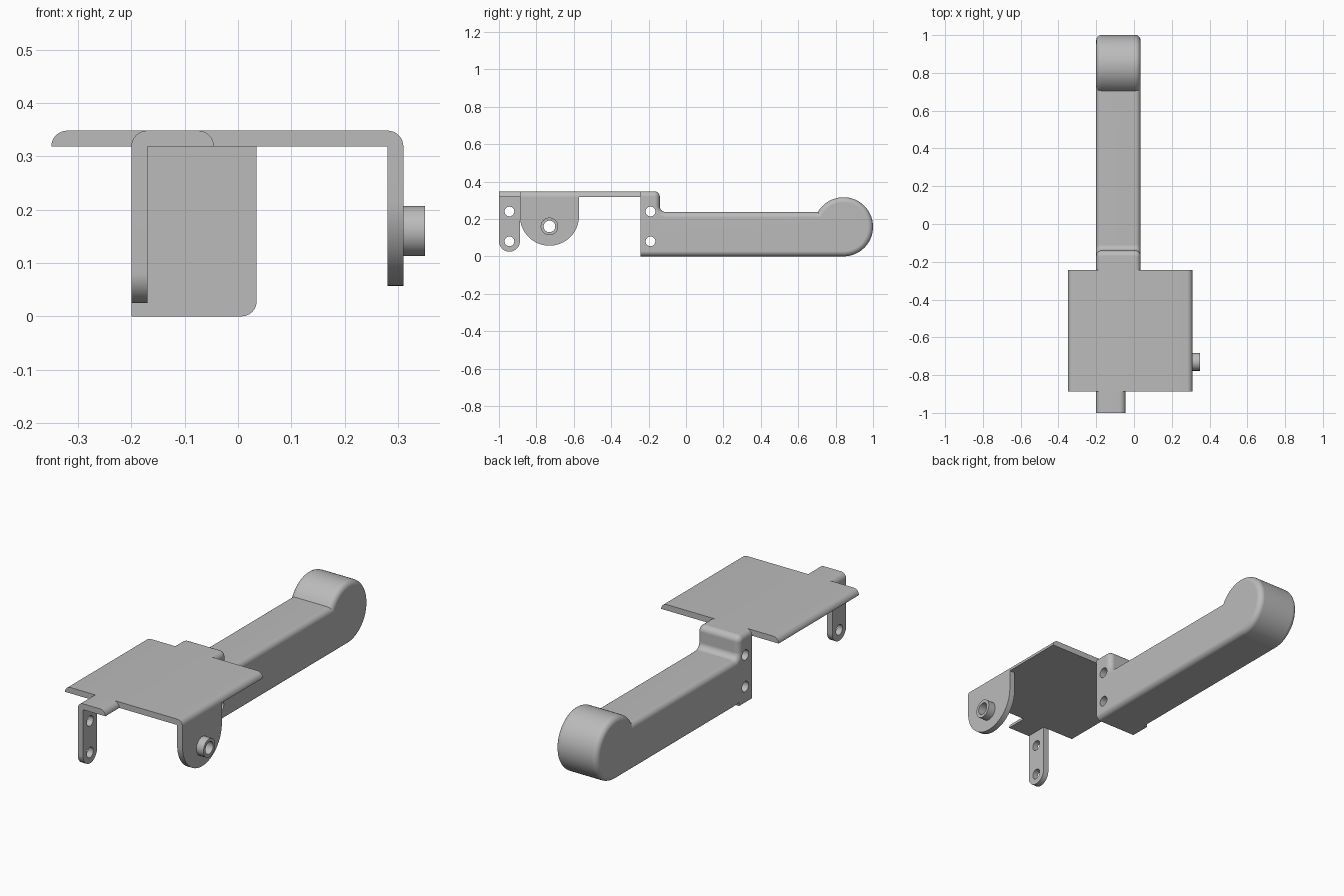
import bpy, bmesh, math
from mathutils import Vector, Matrix

cube = bpy.data.objects.get("Cube")
if cube:
    bpy.data.objects.remove(cube, do_unlink=True)

GREY = (0.5, 0.5, 0.5, 1)
mat = bpy.data.materials.new("plain grey")
mat.use_nodes = True
mat.diffuse_color = GREY
mat.node_tree.nodes["Principled BSDF"].inputs["Base Color"].default_value = GREY

T = 0.03               # sheet thickness and bend radius
TOP = 0.348
UNDER = TOP - T
FRONT, NECK, BACK = -1.0, -0.888, -0.243
LEFT_X, ARM_X = -0.2, 0.035
HOLE_Z = (0.24, 0.08)


def arc(cu, cv, r, a0, a1, n=8):
    """Points on an arc, angles in degrees."""
    angles = [math.radians(a0 + (a1 - a0) * i / n) for i in range(n + 1)]
    return [(cu + r * math.cos(a), cv + r * math.sin(a)) for a in angles]


def extrude(name, profile, axis, lo, hi, round_edge=None, radius=0.028):
    """Extrude a profile along x (profile in y,z) or y (profile in x,z)."""
    place = (lambda u, v, w: (w, u, v)) if axis == "x" else (lambda u, v, w: (u, w, v))
    bm = bmesh.new()
    face = bm.faces.new([bm.verts.new(place(u, v, lo)) for u, v in profile])
    ret = bmesh.ops.extrude_face_region(bm, geom=[face], use_keep_orig=True)
    shift = Vector(place(0, 0, hi - lo))
    for v in ret["geom"]:
        if isinstance(v, bmesh.types.BMVert):
            v.co += shift
    bmesh.ops.recalc_face_normals(bm, faces=bm.faces)
    if round_edge:
        edges = [e for e in bm.edges if round_edge(e)]
        bmesh.ops.bevel(bm, geom=edges, offset=radius, segments=6, profile=0.5,
                        affect="EDGES", clamp_overlap=False)
    return finish(name, bm)


def finish(name, bm):
    mesh = bpy.data.meshes.new(name)
    bm.to_mesh(mesh)
    bm.free()
    obj = bpy.data.objects.new(name, mesh)
    bpy.context.collection.objects.link(obj)
    mesh.materials.append(mat)
    return obj


def activate(obj):
    bpy.ops.object.select_all(action="DESELECT")
    obj.select_set(True)
    bpy.context.view_layer.objects.active = obj


def rod(name, x0, x1, y, z, r):
    """Cylinder lying along x."""
    bm = bmesh.new()
    bmesh.ops.create_cone(bm, cap_ends=True, segments=40, radius1=r, radius2=r, depth=x1 - x0,
                          matrix=Matrix.Translation(((x0 + x1) / 2, y, z))
                          @ Matrix.Rotation(math.pi / 2, 4, "Y"))
    return finish(name, bm)


def drill(obj, y, z, r):
    """Cut a round hole right through the part along x."""
    cutter = rod("hole_cutter", -0.6, 0.6, y, z, r)
    cutter.hide_render = True
    mod = obj.modifiers.new("hole", "BOOLEAN")
    mod.operation, mod.solver, mod.object = "DIFFERENCE", "EXACT", cutter
    activate(obj)
    bpy.ops.object.modifier_apply(modifier=mod.name)
    bpy.data.objects.remove(cutter, do_unlink=True)


def sheet(name, x0, x1, y0, y1):
    """Flat sheet with quarter-round long edges on top."""
    profile = arc(x1 - T, UNDER, T, 0, 90) + arc(x0 + T, UNDER, T, 90, 180)
    return extrude(name, profile, "y", y0, y1)


def hanging_lug(name, x0, x1, yc, r, bottom):
    """Tongue hanging below the sheet with a round lower end."""
    profile = [(yc + r, UNDER), (yc - r, UNDER)] + arc(yc, bottom + r, r, 180, 360, 32)
    return extrude(name, profile, "x", x0, x1)


# Long handle: raised step at the front, round bulb at the back
bulb_r, arm_top, step_y = 0.158, 0.237, -0.14
meet = 180 - math.degrees(math.asin((arm_top - bulb_r) / bulb_r))
outline = [(BACK, 0)]
outline += arc(1 - bulb_r, bulb_r, bulb_r, -90, meet, 48)
outline += arc(step_y + T, arm_top + T, T, 270, 180)
outline += arc(step_y - T, UNDER, T, 0, 90)
outline += [(BACK, TOP)]


def handle_rim(e):
    a, b = (v.co for v in e.verts)
    return abs(a.x - b.x) < 1e-4 and max(a.y, b.y) > BACK + 0.01


handle = extrude("handle", outline, "x", LEFT_X, ARM_X, handle_rim)

# Square foot on the lower right corner of the handle's front
foot = [(BACK, 0), (step_y, 0), (step_y, T + 0.005), (BACK, T + 0.005)]
extrude("handle_foot", foot, "x", LEFT_X, LEFT_X + T + 0.005)

# Cover plate and its narrow front extension
sheet("cover_plate", -0.35, 0.31, NECK, BACK)
sheet("front_extension", LEFT_X, -0.045, FRONT, NECK)

# Front tab with two screw holes
tab_r = (NECK - FRONT) / 2
tab_y = FRONT + tab_r
tab = hanging_lug("front_tab", LEFT_X, LEFT_X + T, tab_y, tab_r, 0.025)

# Side lug with a hollow boss
lug_y, lug_z, lug_r = -0.73, 0.16, 0.158
lug = hanging_lug("side_lug", 0.28, 0.31, lug_y, lug_r, 0.057)
boss = rod("boss", 0.31, 0.35, lug_y, lug_z, 0.047)

# Holes
for z in HOLE_Z:
    drill(tab, tab_y, z, 0.026)
    drill(handle, -0.19, z, 0.026)
for part in (lug, boss):
    drill(part, lug_y, lug_z, 0.031)

# Smooth rounded surfaces, keep hard edges sharp
for obj in [o for o in bpy.context.collection.objects if o.type == "MESH"]:
    activate(obj)
    bpy.ops.object.shade_smooth_by_angle(angle=math.radians(30))
mod = handle.modifiers.new("even shading", "WEIGHTED_NORMAL")
mod.keep_sharp = True
